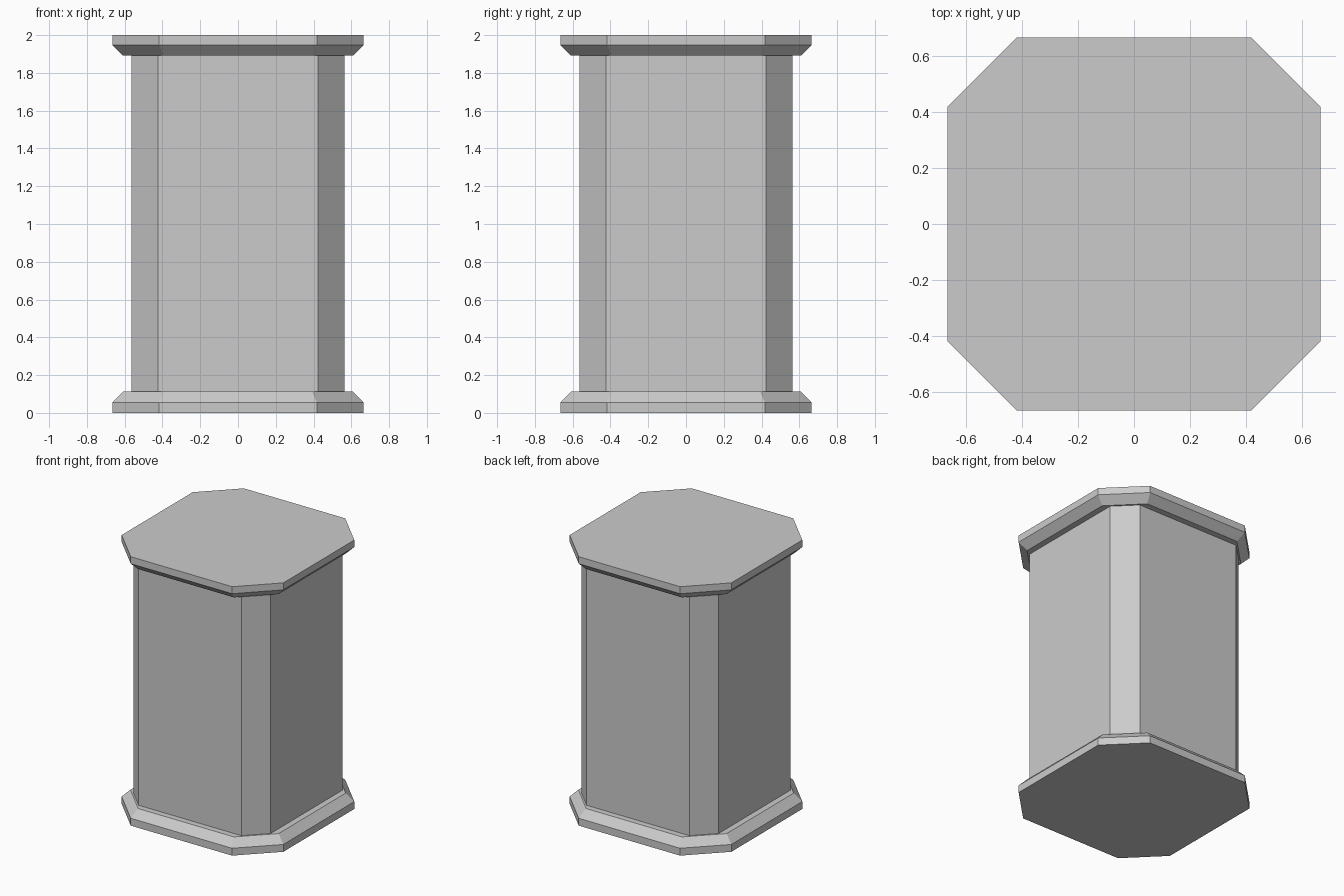
import bpy

if "Cube" in bpy.data.objects:
    bpy.data.objects.remove(bpy.data.objects["Cube"])

# Single plain stone colour
stone = bpy.data.materials.new("grey_stone")
stone.diffuse_color = (0.6, 0.6, 0.6, 1)
stone.use_nodes = True
stone.node_tree.nodes["Principled BSDF"].inputs["Base Color"].default_value = stone.diffuse_color


def octagon(half, flat, z):
    """Square of the given half width with cut corners; flat is half a side's length."""
    h, f = half, flat
    return [(x, y, z) for x, y in ((f, -h), (h, -f), (h, f), (f, h),
                                   (-f, h), (-h, f), (-h, -f), (-f, -h))]


def loft(name, rings):
    """Closed solid through stacked octagons, each given as (half, flat, z)."""
    verts = [p for r in rings for p in octagon(*r)]
    last = 8 * (len(rings) - 1)
    faces = [tuple(range(7, -1, -1)), tuple(range(last, last + 8))]
    for k in range(len(rings) - 1):
        a = 8 * k
        for i in range(8):
            j = (i + 1) % 8
            faces.append((a + i, a + j, a + 8 + j, a + 8 + i))
    mesh = bpy.data.meshes.new(name)
    mesh.from_pydata(verts, [], faces)
    mesh.materials.append(stone)
    obj = bpy.data.objects.new(name, mesh)
    bpy.context.collection.objects.link(obj)


# Base slab with bevelled top edge
loft("base", [(0.665, 0.417, 0), (0.665, 0.417, 0.055), (0.61, 0.394, 0.112)])

# Shaft with cut corners
loft("shaft", [(0.565, 0.423, 0.112), (0.565, 0.423, 1.893)])

# Cap slab with bevelled underside
loft("cap", [(0.61, 0.394, 1.893), (0.665, 0.417, 1.948), (0.665, 0.417, 2)])
